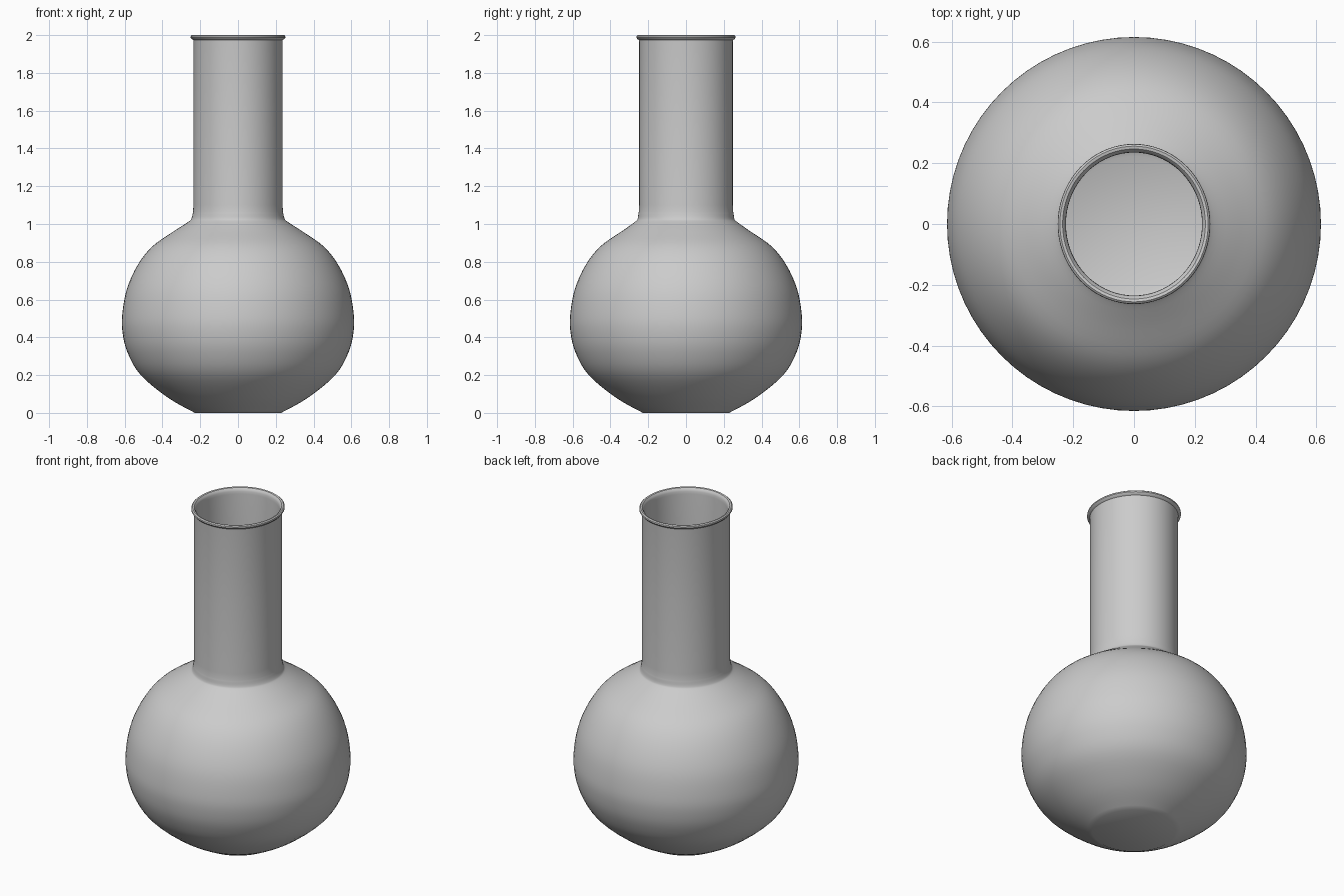
import bpy, bmesh, math

if "Cube" in bpy.data.objects:
    bpy.data.objects.remove(bpy.data.objects["Cube"])

SEGMENTS = 72
WALL = 0.012


def smooth_profile(pts, steps=4):
    """Catmull-Rom interpolation through (radius, z) points."""
    p = [pts[0]] + pts + [pts[-1]]
    out = []
    for i in range(1, len(p) - 2):
        for s in range(steps):
            t = s / steps
            out.append(tuple(
                0.5 * (2 * b + (c - a) * t + (2 * a - 5 * b + 4 * c - d) * t * t
                       + (3 * b - a - 3 * c + d) * t ** 3)
                for a, b, c, d in zip(p[i - 1], p[i], p[i + 1], p[i + 2])))
    return out + [pts[-1]]


def inset(pts, w):
    """Offset a bottom-to-top profile towards the axis."""
    out = []
    for i, (r, z) in enumerate(pts):
        a, b = pts[max(i - 1, 0)], pts[min(i + 1, len(pts) - 1)]
        dr, dz = b[0] - a[0], b[1] - a[1]
        n = math.hypot(dr, dz)
        out.append((r - w * dz / n, z + w * dr / n))
    return out


# Round body and shoulder flowing into the neck
body = smooth_profile([
    (0.228, 0.0), (0.37, 0.08), (0.515, 0.2), (0.585, 0.32), (0.612, 0.43),
    (0.612, 0.53), (0.587, 0.66), (0.53, 0.785), (0.455, 0.88),
    (0.35, 0.955), (0.265, 1.01), (0.246, 1.03), (0.238, 1.065)])
wall = body + [(0.236, 1.1), (0.236, 1.5), (0.236, 1.965)]

# Rolled lip, from outside over the top to the inside
lip = [(0.237, 1.974), (0.245, 1.979), (0.251, 1.987), (0.250, 1.995),
       (0.244, 2.0), (0.235, 1.998), (0.228, 1.99), (0.225, 1.98)]
profile = wall + lip + inset(wall, WALL)[::-1]

# Revolve; the neck is slightly wider in y than in x
bm = bmesh.new()
rings = []
for r, z in profile:
    k = 1 + 0.05 * min(1, max(0, (z - 0.97) / 0.08))
    rings.append([bm.verts.new((r * math.cos(a), r * k * math.sin(a), z))
                  for a in (2 * math.pi * i / SEGMENTS for i in range(SEGMENTS))])
for lo, hi in zip(rings, rings[1:]):
    for i in range(SEGMENTS):
        j = (i + 1) % SEGMENTS
        bm.faces.new((lo[i], lo[j], hi[j], hi[i]))

# Flat foot and flat inner floor
bm.faces.new(rings[0][::-1])
bm.faces.new(rings[-1])
bmesh.ops.recalc_face_normals(bm, faces=bm.faces)

mesh = bpy.data.meshes.new("vase")
bm.to_mesh(mesh)
bm.free()
vase = bpy.data.objects.new("vase", mesh)
bpy.context.collection.objects.link(vase)
bpy.context.view_layer.objects.active = vase
vase.select_set(True)
bpy.ops.object.shade_smooth_by_angle(angle=math.radians(30))
